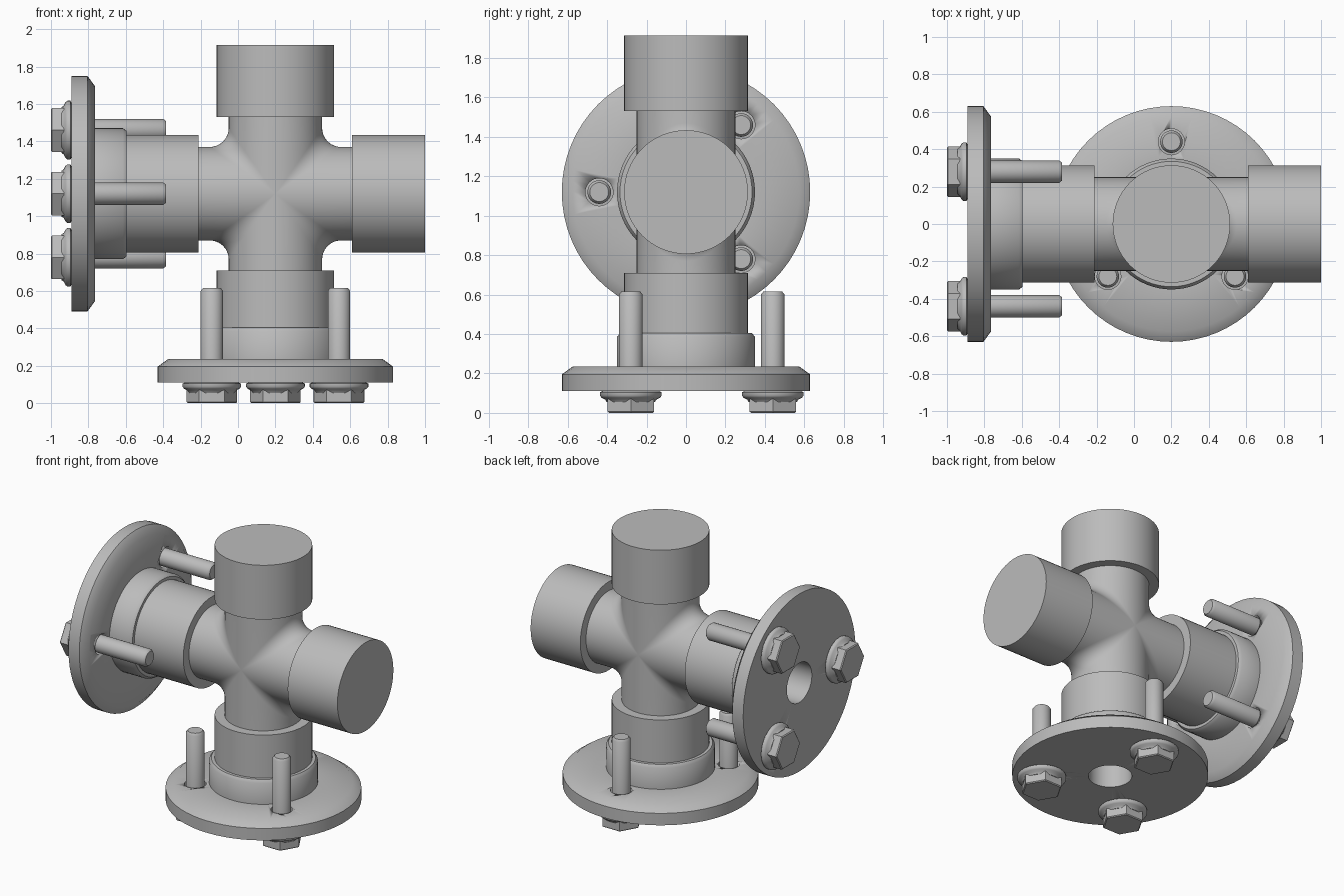
import bpy, bmesh
from math import sin, cos, pi, radians
from mathutils import Matrix, Vector

cube = bpy.data.objects.get("Cube")
if cube:
    bpy.data.objects.remove(cube, do_unlink=True)

metal = bpy.data.materials.new("steel_grey")
metal.use_nodes = True
metal.diffuse_color = (0.5, 0.5, 0.5, 1)
metal.node_tree.nodes["Principled BSDF"].inputs["Base Color"].default_value = (0.5, 0.5, 0.5, 1)

CENTRE = Vector((0.2, 0, 1.12))
PIPE_R, FILLET_R, ARM = 0.25, 0.1, 0.5
SOCKET_R = 0.314


def finish(bm, name, frame=Matrix(), angle=40):
    """Turn a bmesh into a smooth-shaded object placed by a frame."""
    bmesh.ops.remove_doubles(bm, verts=bm.verts, dist=1e-5)
    bmesh.ops.transform(bm, matrix=frame, verts=bm.verts)
    bmesh.ops.recalc_face_normals(bm, faces=bm.faces)
    mesh = bpy.data.meshes.new(name)
    bm.to_mesh(mesh)
    bm.free()
    mesh.materials.append(metal)
    obj = bpy.data.objects.new(name, mesh)
    bpy.context.collection.objects.link(obj)
    bpy.ops.object.select_all(action='DESELECT')
    obj.select_set(True)
    bpy.context.view_layer.objects.active = obj
    bpy.ops.object.shade_smooth_by_angle(angle=radians(angle))
    return obj


def skin(bm, rings, closed=False):
    """Join successive closed rings of points with quads."""
    rows = [[bm.verts.new(p) for p in ring] for ring in rings]
    pairs = list(zip(rows, rows[1:])) + ([(rows[-1], rows[0])] if closed else [])
    for a, b in pairs:
        for i in range(len(a)):
            j = (i + 1) % len(a)
            bm.faces.new((a[i], a[j], b[j], b[i]))
    return rows


def lathe(bm, profile, sides=64, closed=False, turn=0.0):
    """Revolve (radius, height) points about z; open profiles get caps."""
    rings = [[(r * cos(turn + 2 * pi * i / sides), r * sin(turn + 2 * pi * i / sides), z)
              for i in range(sides)] for r, z in profile]
    rows = skin(bm, rings, closed)
    if not closed:
        bm.faces.new(rows[0])
        bm.faces.new(rows[-1])


def make_frame(origin, x, y, z):
    m = Matrix((x, y, z)).transposed().to_4x4()
    m.translation = origin
    return m


# Four-way pipe with a rolling-ball fillet where the arms meet
def cross_ring(t, steps=8):
    w, h = PIPE_R * cos(t), PIPE_R * sin(t)
    ball = Vector((cos(t), sin(t), cos(t))) * (PIPE_R + FILLET_R)
    to_x = Vector((0, -sin(t), -cos(t)))
    to_z = Vector((-cos(t), -sin(t), 0))
    corner = [Vector((ARM, h, w))]
    for i in range(steps + 1):
        # spherical blend between the two contact directions
        d = to_x.lerp(to_z, i / steps).normalized()
        corner.append(ball + d * FILLET_R)
    corner.append(Vector((w, h, ARM)))
    return [Matrix.Rotation(-k * pi / 2, 3, 'Y') @ p for k in range(4) for p in corner]


bm = bmesh.new()
levels = 40
skin(bm, [cross_ring(-pi / 2 + pi * i / levels) for i in range(levels + 1)])
bmesh.ops.dissolve_degenerate(bm, dist=1e-5, edges=bm.edges)
finish(bm, "cross_pipe", Matrix.Translation(CENTRE))

# Sockets on the four arm ends; the flanged pair run on into the collars
X, Y, Z = Vector((1, 0, 0)), Vector((0, 1, 0)), Vector((0, 0, 1))
for name, axis, end in (("top", Z, 0.795), ("left", X, 0.8),
                        ("bottom", -Z, 0.73), ("right", -X, 0.81)):
    bm = bmesh.new()
    lathe(bm, [(SOCKET_R, 0.41), (SOCKET_R, end)])
    spin = axis.to_track_quat('Z', 'Y').to_matrix().to_4x4()
    finish(bm, name + "_socket", Matrix.Translation(CENTRE) @ spin)

# Flanges with collar, bore and three bolts; local z points to the centre
FLANGE = [(0.14, 0), (0.63, 0), (0.63, 0.085), (0.575, 0.125), (0.35, 0.125),
          (0.35, 0.275), (0.335, 0.295), (0.14, 0.295)]
WASHER = [(0.145, 0), (0.157, -0.006), (0.157, -0.022), (0.148, -0.033),
          (0.13, -0.042), (0.122, -0.055)]
BOLTS = [(0, 0.44), (-0.34, -0.28), (0.34, -0.28)]


def flange_set(name, frame, hex_turn):
    bm = bmesh.new()
    lathe(bm, FLANGE, closed=True)
    flange = finish(bm, name + "_flange", frame)

    # Bolt holes
    bm = bmesh.new()
    for x, y in BOLTS:
        part = Matrix.Translation((x, y, 0.06))
        bmesh.ops.create_cone(bm, cap_ends=True, segments=32, radius1=0.07,
                              radius2=0.07, depth=0.3, matrix=part)
    cutter = finish(bm, name + "_hole_cutter", frame)
    cutter.hide_render = True
    bpy.context.view_layer.objects.active = flange
    mod = flange.modifiers.new("bolt_holes", 'BOOLEAN')
    mod.operation, mod.solver, mod.object = 'DIFFERENCE', 'EXACT', cutter
    while flange.modifiers[0] != mod:
        bpy.ops.object.modifier_move_up(modifier=mod.name)
    bpy.ops.object.modifier_apply(modifier=mod.name)
    bpy.data.objects.remove(cutter, do_unlink=True)

    # Bolts: shank, rounded washer face and hexagon head
    for n, (x, y) in enumerate(BOLTS, 1):
        place = frame @ Matrix.Translation((x, y, 0))
        label = f"{name}_bolt_{n}"
        bm = bmesh.new()
        lathe(bm, [(0.06, -0.01), (0.06, 0.49), (0.048, 0.505)], sides=32)
        finish(bm, label + "_shank", place)
        bm = bmesh.new()
        lathe(bm, WASHER, sides=40)
        finish(bm, label + "_washer", place, 50)
        bm = bmesh.new()
        lathe(bm, [(0.135, -0.03), (0.135, -0.104), (0.128, -0.11)], sides=6, turn=hex_turn)
        finish(bm, label + "_head", place, 20)


flange_set("bottom", make_frame((0.2, 0, 0.11), X, Y, Z), 0)
flange_set("right", make_frame((-0.89, 0, 1.12), Z, -Y, X), pi / 6)
